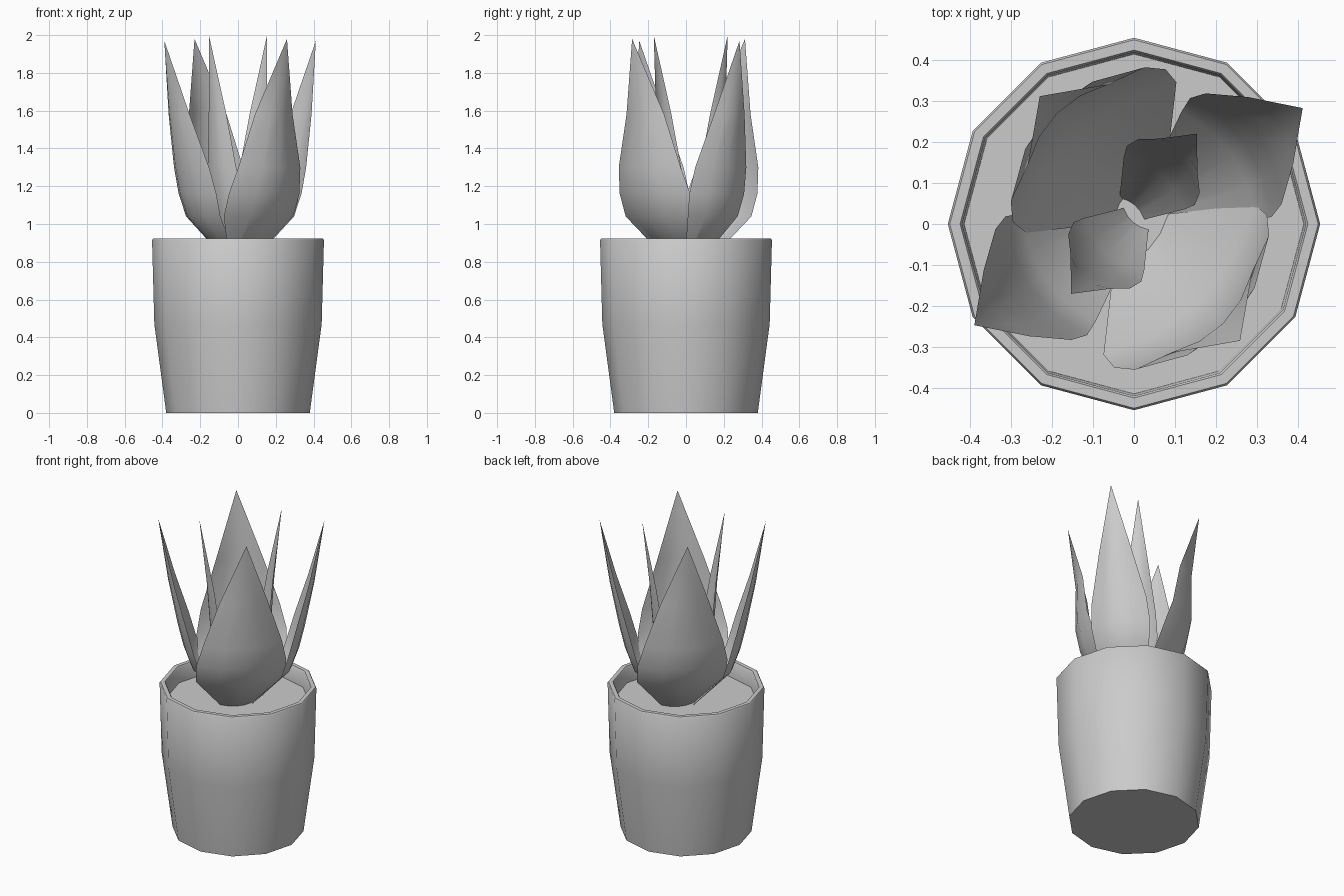
import bpy, math

if "Cube" in bpy.data.objects:
    bpy.data.objects.remove(bpy.data.objects["Cube"])

Z = [0.80, 1.04, 1.16, 1.30, 1.58]          # heights of the leaf cross-sections
U = [-1, -0.5, 0, 0.5, 1]                   # positions across a leaf


def make_object(name, verts, faces, angle=40):
    me = bpy.data.meshes.new(name)
    me.from_pydata(verts, [], faces)
    ob = bpy.data.objects.new(name, me)
    bpy.context.collection.objects.link(ob)
    bpy.ops.object.select_all(action='DESELECT')
    ob.select_set(True)
    bpy.context.view_layer.objects.active = ob
    bpy.ops.object.mode_set(mode='EDIT')
    bpy.ops.mesh.select_all(action='SELECT')
    bpy.ops.mesh.normals_make_consistent(inside=False)
    bpy.ops.object.mode_set(mode='OBJECT')
    bpy.ops.object.shade_smooth_by_angle(angle=math.radians(angle))
    return ob


def lathe(name, profile, n=12):
    verts, faces = [], []
    for r, z in profile:
        for i in range(n):
            a = 2 * math.pi * i / n
            verts.append((r * math.cos(a), r * math.sin(a), z))
    for k in range(len(profile) - 1):
        for i in range(n):
            j = (i + 1) % n
            faces.append((k*n + i, k*n + j, (k+1)*n + j, (k+1)*n + i))
    faces.append(tuple(range(n)))
    faces.append(tuple(range((len(profile) - 1) * n, len(profile) * n)))
    return make_object(name, verts, faces)


def leaf(name, centre, angle, radii, halves, tip_r, tip_z, bulge=0.38, thick=0.1):
    """Curved blade: each section is a thin crescent, closing to a point."""
    a = math.radians(angle)
    d, t = (math.cos(a), math.sin(a)), (-math.sin(a), math.cos(a))
    verts, faces = [], []

    def put(r, s, z):
        verts.append((centre[0] + d[0]*r + t[0]*s, centre[1] + d[1]*r + t[1]*s, z))

    for z, r, h in zip(Z, radii, halves):
        for u in U:                                   # outer side
            put(r + bulge * h * (1 - u*u), u * h, z)
        for u in U[-2:0:-1]:                          # inner side
            put(r + (bulge - thick) * h * (1 - u*u), u * h, z)
    put(tip_r, 0, tip_z)
    n, top = 8, len(verts) - 1
    for k in range(len(Z) - 1):
        for i in range(n):
            j = (i + 1) % n
            faces.append((k*n + i, k*n + j, (k+1)*n + j, (k+1)*n + i))
    last = (len(Z) - 1) * n
    faces += [(last + i, last + (i + 1) % n, top) for i in range(n)]
    faces.append(tuple(range(n)))
    return make_object(name, verts, faces, 50)


# pot with rim and soil surface
lathe("pot", [(0.38, 0), (0.443, 0.47), (0.455, 0.915), (0.45, 0.922),
              (0.425, 0.922), (0.42, 0.915), (0.415, 0.82)])

# leaf kinds: angle, pair centre offset, section radii, half widths, tip
broad = ([0.03, 0.173, 0.214, 0.253, 0.286], [0.08, 0.26, 0.264, 0.232, 0.141], 0.385, 1.98)
outer = ([0.06, 0.25, 0.287, 0.325, 0.405], [0.05, 0.16, 0.176, 0.164, 0.098], 0.50, 1.97)
inner = ([0.0, 0.09, 0.115, 0.145, 0.18], [0.035, 0.098, 0.11, 0.10, 0.062], 0.25, 2.0)

leaf("broad_leaf_front", (-0.013, -0.013), -45, *broad)
leaf("broad_leaf_back", (0.042, 0.04), 135, *broad)
leaf("outer_leaf_right", (0, 0), 34.5, *outer)
leaf("outer_leaf_left", (0.022, 0.036), 214.5, *outer)
leaf("inner_leaf_right", (-0.01, 0.032), 49, *inner)
leaf("inner_leaf_left", (0.01, 0.018), 229, *inner)
